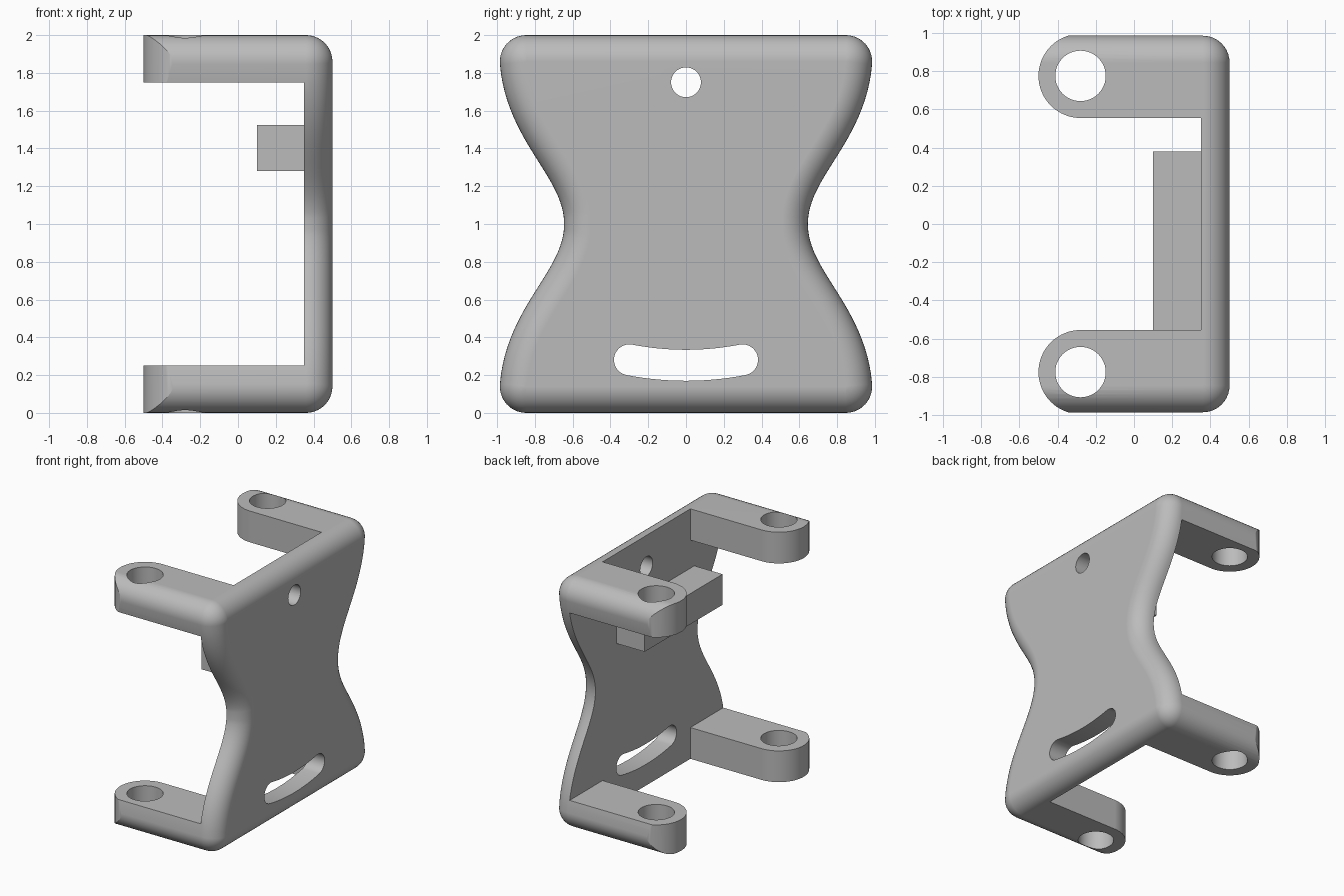
import bpy, bmesh, math
from mathutils import Vector

cube = bpy.data.objects.get("Cube")
if cube:
    bpy.data.objects.remove(cube)

R = 0.14            # outer fillet radius
HALF_Y = 0.985      # widest half width of the plate
X_IN, X_OUT = 0.35, 0.5

grey = bpy.data.materials.new("plain grey")
grey.use_nodes = True
COLOUR = (0.5, 0.5, 0.5, 1)
grey.diffuse_color = COLOUR
grey.node_tree.nodes["Principled BSDF"].inputs["Base Color"].default_value = COLOUR


def make_object(name, rings):
    """Skin a stack of equal-length rings and cap both ends."""
    bm = bmesh.new()
    loops = [[bm.verts.new(p) for p in ring] for ring in rings]
    for a, b in zip(loops, loops[1:]):
        for i in range(len(a)):
            j = (i + 1) % len(a)
            bm.faces.new((a[i], a[j], b[j], b[i]))
    bm.faces.new(list(reversed(loops[0])))
    bm.faces.new(loops[-1])
    bmesh.ops.remove_doubles(bm, verts=bm.verts[:], dist=1e-5)
    bmesh.ops.recalc_face_normals(bm, faces=bm.faces[:])
    mesh = bpy.data.meshes.new(name)
    bm.to_mesh(mesh)
    bm.free()
    mesh.materials.append(grey)
    obj = bpy.data.objects.new(name, mesh)
    bpy.context.collection.objects.link(obj)
    return obj


def prism(name, pts, lo, hi, axis):
    """Extrude a 2D profile along x (profile is y, z) or z (profile is x, y)."""
    def place(p, h):
        return (h, p[0], p[1]) if axis == "x" else (p[0], p[1], h)
    return make_object(name, [[place(p, h) for p in pts] for h in (lo, hi)])


def box(name, x, y, z):
    return prism(name, [(x[0], y[0]), (x[1], y[0]), (x[1], y[1]), (x[0], y[1])], z[0], z[1], "z")


def arc(cx, cy, r, a0, a1, n):
    steps = [math.radians(a0 + (a1 - a0) * i / n) for i in range(n + 1)]
    return [(cx + r * math.cos(a), cy + r * math.sin(a)) for a in steps]


def cut(target, cutter):
    cutter.hide_render = True
    mod = target.modifiers.new("cut", "BOOLEAN")
    mod.operation, mod.solver, mod.object = "DIFFERENCE", "EXACT", cutter
    bpy.context.view_layer.objects.active = target
    bpy.ops.object.modifier_apply(modifier=mod.name)
    bpy.data.objects.remove(cutter)


# Hourglass outline: one quarter as inset core points with outward normals
P = [Vector(p) for p in ((0.645, 0), (0.645, 0.25), (0.945, 0.43), (HALF_Y, 0.84))]
quarter = []
for i in range(25):
    t = i / 24
    s = 1 - t
    pos = P[0] * s**3 + P[1] * 3 * s * s * t + P[2] * 3 * s * t * t + P[3] * t**3
    tan = (P[1] - P[0]) * s * s + (P[2] - P[1]) * 2 * s * t + (P[3] - P[2]) * t * t
    n = Vector((tan.y, -tan.x)).normalized()
    quarter.append((pos - n * R, n))
corner, last = quarter[-1]
corner.y = 1 - R
start = math.atan2(last.y, last.x)
for i in range(1, 11):
    a = start + (math.pi / 2 - start) * i / 10
    quarter.append((corner, Vector((math.cos(a), math.sin(a)))))


def flipped(pairs, sy, sz):
    return [(Vector((c.x * sy, c.y * sz)), Vector((n.x * sy, n.y * sz))) for c, n in pairs]


outline = (quarter + flipped(quarter[::-1], -1, 1)[:-1]
           + flipped(quarter[1:], -1, -1) + flipped(quarter[::-1], 1, -1)[:-1])


def ring(x, r):
    return [(x, c.x + n.x * r, 1 + c.y + n.y * r) for c, n in outline]


# Body with the rounded outer rim
rings = [ring(-0.5, R)]
for i in range(11):
    a = math.pi / 2 * i / 10
    rings.append(ring(X_OUT - R + R * math.sin(a), R * math.cos(a)))
bracket = make_object("bracket_body", rings)

# Hollow out the space between the four arms
cut(bracket, box("side_opening", (-1, X_IN), (-2, 2), (0.25, 1.75)))
cut(bracket, box("middle_gap", (-1, X_IN), (-0.555, 0.555), (-1, 3)))

# Round the arm ends and drill the pin holes
ARM_X, ARM_Y, ARM_R = -0.28, 0.775, 0.22
for side in (1, -1):
    end = arc(ARM_X, ARM_Y, ARM_R, 90, 270, 32)
    end += [(ARM_X, 0.5), (-0.7, 0.5), (-0.7, 1.2), (ARM_X, 1.2)]
    cut(bracket, prism("end_cutter", [(x, y * side) for x, y in end], -1, 3, "z"))
    cut(bracket, prism("pin_hole", arc(ARM_X, ARM_Y * side, 0.132, 0, 360, 48)[:-1], -1, 3, "z"))

# Round hole and curved slot through the plate
cut(bracket, prism("plate_hole", arc(0, 1.75, 0.079, 0, 360, 40)[:-1], 0, 1, "x"))
SLOT_R, SLOT_A, SLOT_W = 1.57, 11, 0.082
cz = 0.252 + SLOT_R
slot = arc(0, cz, SLOT_R + SLOT_W, 270 - SLOT_A, 270 + SLOT_A, 16)
ey, ez = SLOT_R * math.sin(math.radians(SLOT_A)), cz - SLOT_R * math.cos(math.radians(SLOT_A))
slot += arc(ey, ez, SLOT_W, -90 + SLOT_A, 90 + SLOT_A, 14)[1:-1]
slot += arc(0, cz, SLOT_R - SLOT_W, 270 + SLOT_A, 270 - SLOT_A, 16)
slot += arc(-ey, ez, SLOT_W, 90 - SLOT_A, 270 - SLOT_A, 14)[1:-1]
cut(bracket, prism("plate_slot", slot, 0, 1, "x"))

# Stop block on the inner face of the plate
box("stop_block", (0.1, X_IN + 0.02), (-0.605, 0.38), (1.28, 1.525))

# Smooth shading on the rounded surfaces
for o in bpy.context.selected_objects:
    o.select_set(False)
bracket.select_set(True)
bpy.context.view_layer.objects.active = bracket
bpy.ops.object.shade_smooth_by_angle(angle=math.radians(25))
weighted = bracket.modifiers.new("weighted_normals", "WEIGHTED_NORMAL")
weighted.keep_sharp = True
